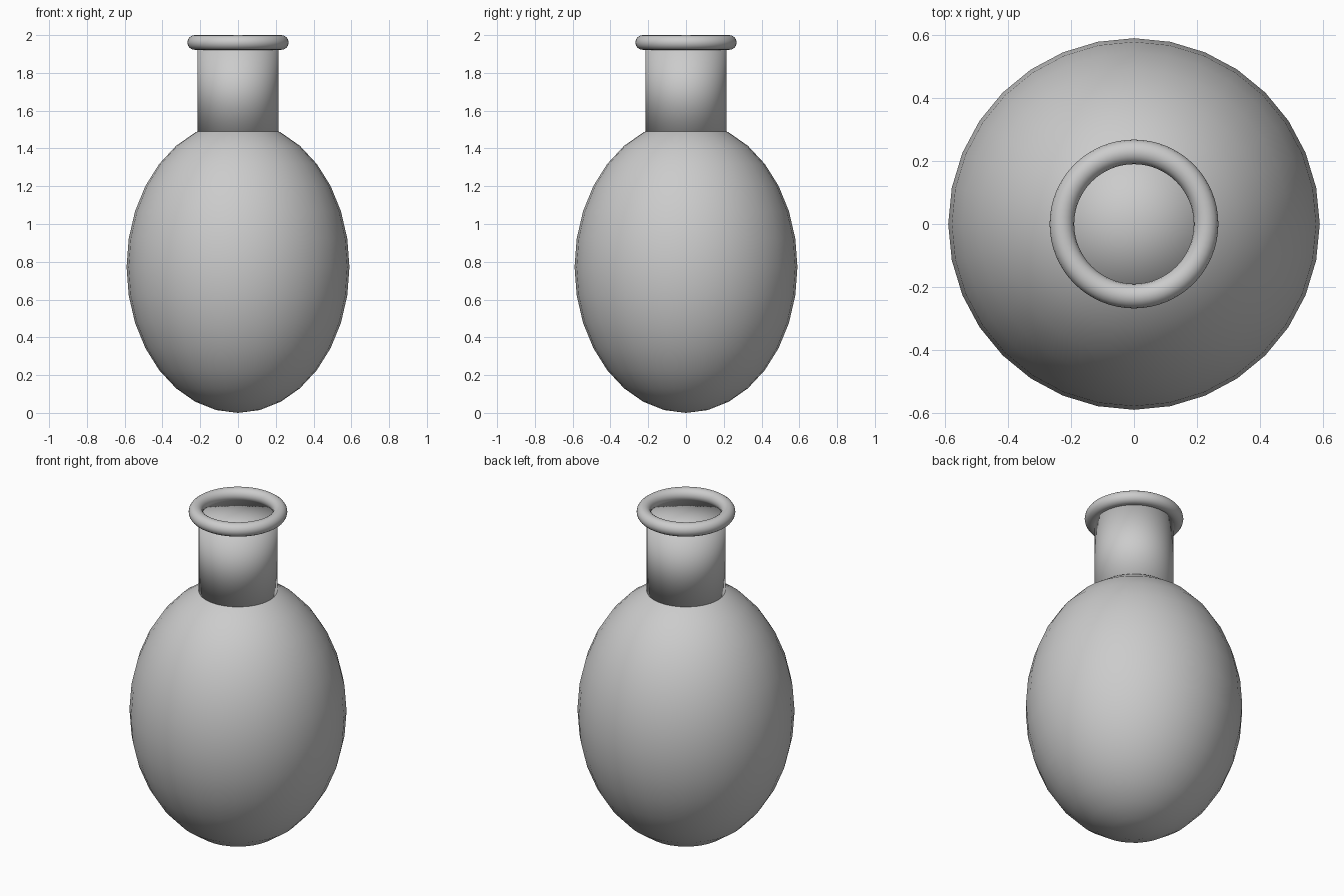
import bpy

if "Cube" in bpy.data.objects:
    bpy.data.objects.remove(bpy.data.objects["Cube"])


def finish(name):
    obj = bpy.context.object
    obj.name = name
    bpy.ops.object.shade_smooth()
    return obj


# Egg-shaped body standing on the ground
bpy.ops.mesh.primitive_uv_sphere_add(segments=32, ring_count=16, radius=1,
                                     location=(0, 0, 0.772))
body = finish("body")
body.scale = (0.59, 0.59, 0.772)

# Closed neck sunk slightly into the body
neck_bottom, neck_top = 1.47, 1.94
bpy.ops.mesh.primitive_cylinder_add(vertices=64, radius=0.214,
                                    depth=neck_top - neck_bottom,
                                    end_fill_type='TRIFAN',
                                    location=(0, 0, (neck_top + neck_bottom) / 2))
finish("neck")

# Rounded lip around the mouth
bpy.ops.mesh.primitive_torus_add(major_radius=0.229, minor_radius=0.039,
                                 major_segments=64, minor_segments=16,
                                 location=(0, 0, 1.961))
finish("lip")
